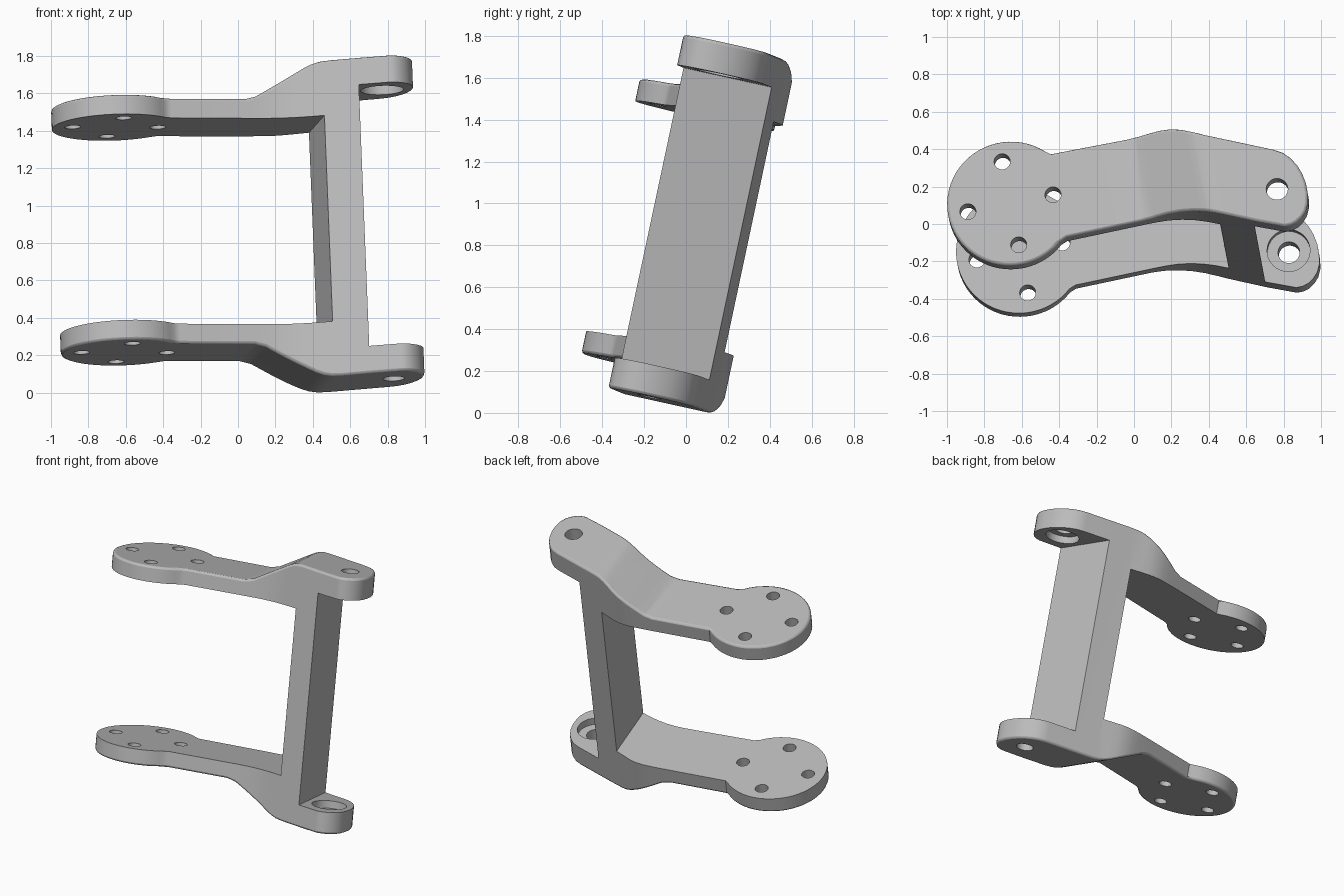
import bpy, bmesh, math
from mathutils import Matrix, Vector

if "Cube" in bpy.data.objects:
    bpy.data.objects.remove(bpy.data.objects["Cube"], do_unlink=True)

# Tilted frame: w runs along the hinge axis, u along the arms
w = Vector((-0.039, 0.208, 0.977)).normalized()
u = (Vector((1, 0, 0)) - w * w.x).normalized()
v = w.cross(u)
FRAME = Matrix((u, v, w)).transposed().to_4x4()
FRAME.translation = (0, 0, 0.888)
TURN = Matrix.Rotation(math.radians(10.9), 4, 'Z')   # bar and jog direction

grey = bpy.data.materials.new("light_grey")
grey.use_nodes = True
grey.diffuse_color = (0.5, 0.5, 0.5, 1)
grey.node_tree.nodes["Principled BSDF"].inputs["Base Color"].default_value = (0.5, 0.5, 0.5, 1)


def flat(x, y):
    return x, (y - 0.008 * x) / 0.978


def prism(name, points, direction):
    """Closed polygon swept along a direction."""
    bm = bmesh.new()
    face = bm.faces.new([bm.verts.new(p) for p in points])
    swept = bmesh.ops.extrude_face_region(bm, geom=[face])["geom"]
    bmesh.ops.translate(bm, vec=direction,
                        verts=[g for g in swept if isinstance(g, bmesh.types.BMVert)])
    bmesh.ops.recalc_face_normals(bm, faces=bm.faces)
    mesh = bpy.data.meshes.new(name)
    bm.to_mesh(mesh)
    bm.free()
    obj = bpy.data.objects.new(name, mesh)
    bpy.context.collection.objects.link(obj)
    return obj


def arc(centre, radius, start, end, count, c):
    steps = [start + (end - start) * i / count for i in range(count + 1)]
    return [(centre[0] + radius * math.cos(t), centre[1] + radius * math.sin(t), c) for t in steps]


def rod(name, centre, radius, low, high):
    return prism(name, arc(centre, radius, 0, math.tau, 32, low)[:-1], (0, 0, high - low))


# Plan outline: round pad, bent arm, rounded hinge end
pad = flat(-0.635, -0.028)
PAD_R = 0.339
front = [(-0.335, -0.209), (0.08, -0.121), (0.15, -0.107), (0.21, -0.098), (0.28, -0.094),
         (0.35, -0.097), (0.42, -0.106), (0.48, -0.118), (0.685, -0.163)]
end = [(0.84, -0.191), (0.875, -0.184), (0.905, -0.168), (0.932, -0.142), (0.953, -0.108),
       (0.964, -0.065), (0.963, -0.015), (0.953, 0.04), (0.933, 0.092), (0.906, 0.137),
       (0.87, 0.175), (0.83, 0.203), (0.78, 0.22)]
rear = [(0.41, 0.299), (0.34, 0.319), (0.28, 0.336), (0.22, 0.345), (0.16, 0.343),
        (0.1, 0.334), (0.026, 0.321), (-0.42, 0.236)]
path = [flat(*p) for p in front + end + rear]
a0 = math.atan2(path[-1][1] - pad[1], path[-1][0] - pad[0])
a1 = math.atan2(path[0][1] - pad[1], path[0][0] - pad[0]) + math.tau
outline = [(x, y, -1) for x, y in path] + arc(pad, PAD_R, a0, a1, 48, -1)[1:-1]
body = prism("bracket_frame", outline, (0, 0, 2))

# Side profile: two jogged arms joined by an upright bar
upper = [(-2, 0.563), (-2, 0.67), (0.04, 0.67), (0.1, 0.685), (0.36, 0.832), (0.4, 0.85),
         (0.44, 0.86), (0.49, 0.863), (2, 0.863), (2, 0.715), (0.63, 0.715)]
side = upper + [(s, -c) for s, c in reversed(upper)] + [(0.452, -0.563), (0.452, 0.563)]
profile = prism("side_profile", [TURN @ Vector((s, -2, c)) for s, c in side],
                TURN.to_3x3() @ Vector((0, 4, 0)))

# Screw holes, hinge holes and inner counterbores
tools = [("INTERSECT", profile)]
for i in range(4):
    t = math.radians(11 + 90 * i)
    spot = (pad[0] + 0.232 * math.cos(t), pad[1] + 0.232 * math.sin(t))
    tools.append(("DIFFERENCE", rod("screw_hole", spot, 0.043, -1.1, 1.1)))
hinge = flat(0.799, 0.007)
for sign in (1, -1):
    low, high = sorted((sign * 0.65, sign * 0.765))
    tools.append(("DIFFERENCE", rod("counterbore", hinge, 0.115, low, high)))
    low, high = sorted((sign * 0.74, sign * 1.1))
    tools.append(("DIFFERENCE", rod("hinge_hole", hinge, 0.058, low, high)))
for operation, tool in tools:
    tool.hide_render = True
    cut = body.modifiers.new(tool.name, 'BOOLEAN')
    cut.operation, cut.object, cut.solver = operation, tool, 'EXACT'

# Bake the cuts
bpy.context.view_layer.update()
baked = bpy.data.meshes.new_from_object(body.evaluated_get(bpy.context.evaluated_depsgraph_get()))
body.modifiers.clear()
body.data = baked
for _, tool in tools:
    bpy.data.objects.remove(tool, do_unlink=True)

# Soften the outer rims only
bm = bmesh.new()
bm.from_mesh(baked)
bmesh.ops.remove_doubles(bm, verts=bm.verts, dist=0.0005)
weight = bm.edges.layers.float.new("bevel_weight_edge")


def in_hole(p):
    d = math.hypot(p.x - pad[0], p.y - pad[1])
    return d < PAD_R - 0.05 or math.hypot(p.x - hinge[0], p.y - hinge[1]) < 0.13


for e in bm.edges:
    mid = (e.verts[0].co + e.verts[1].co) / 2
    rim = all(abs(vt.co.z) > 0.66 for vt in e.verts) and len(e.link_faces) == 2
    if rim and not in_hole(mid) and e.calc_face_angle() > 1:
        facing = max(e.link_faces, key=lambda f: abs(f.normal.z)).normal.z
        if facing * mid.z > 0:
            e[weight] = 1
bm.to_mesh(baked)
bm.free()
rim = body.modifiers.new("rim", 'BEVEL')
rim.limit_method, rim.width, rim.segments = 'WEIGHT', 0.014, 2

body.matrix_world = FRAME
baked.materials.clear()
baked.materials.append(grey)
bpy.ops.object.select_all(action='DESELECT')
body.select_set(True)
bpy.context.view_layer.objects.active = body
bpy.ops.object.shade_smooth_by_angle(angle=math.radians(35))
shading = body.modifiers.new("even_shading", 'WEIGHTED_NORMAL')
shading.keep_sharp = True
